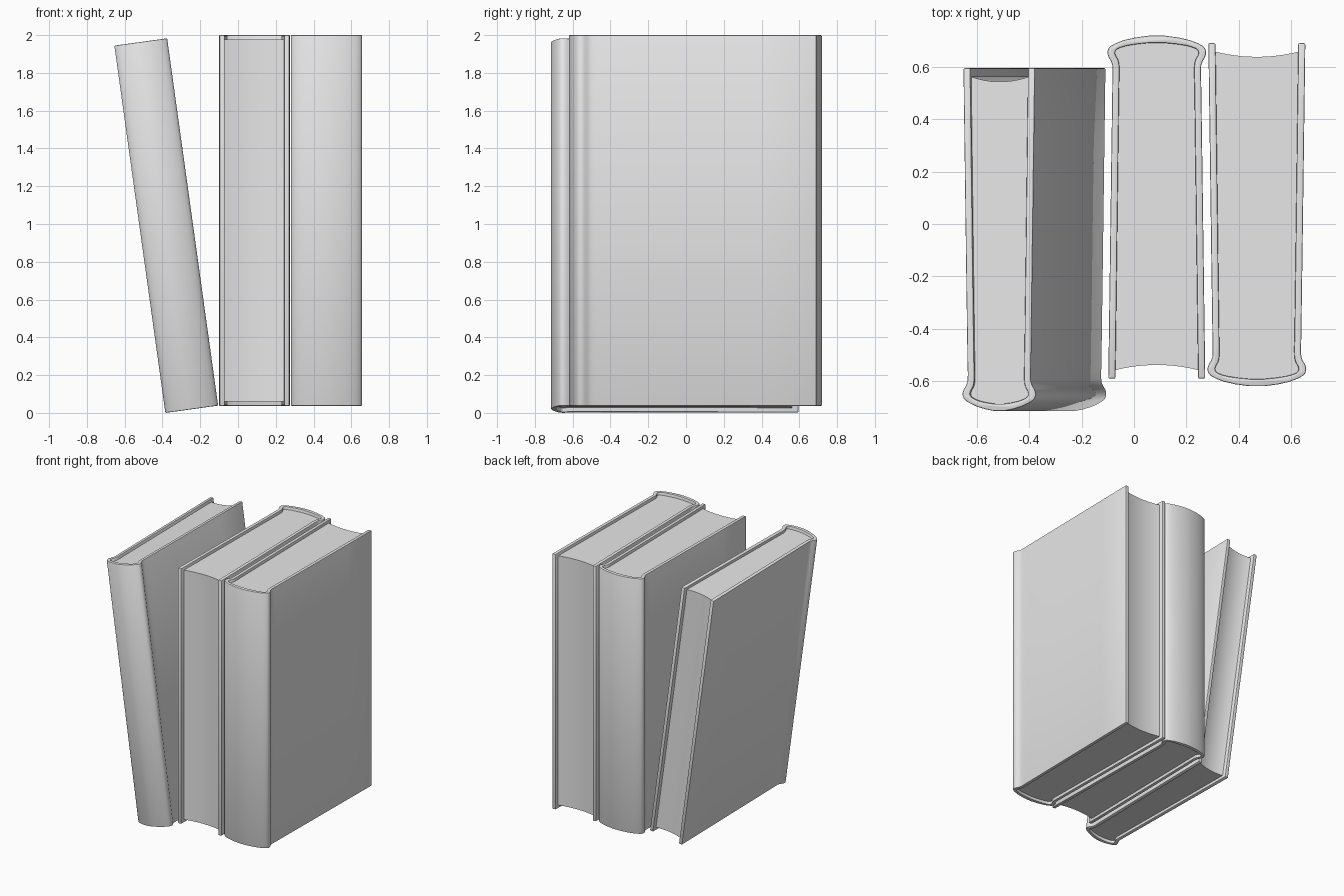
import bpy, bmesh, math
from mathutils import Vector

cube = bpy.data.objects.get("Cube")
if cube:
    bpy.data.objects.remove(cube, do_unlink=True)

grey = bpy.data.materials.new("plain grey")
grey.use_nodes = True
grey.diffuse_color = (0.8, 0.8, 0.8, 1)
grey.node_tree.nodes["Principled BSDF"].inputs["Base Color"].default_value = (0.8, 0.8, 0.8, 1)

HEIGHT = 1.963
HALF = 0.187      # half width the profiles below are drawn for
RECESS = 0.023    # page block sits below the cover rim

# Half profiles from the fore edge to the middle of the spine
OUTER = [(0.185, 0.69), (0.170, -0.42), (0.168, -0.49), (0.171, -0.515), (0.188, -0.543),
         (0.188, -0.566), (0.172, -0.584), (0.11, -0.608), (0, -0.623)]
INNER = [(0.158, 0.69), (0.144, -0.42), (0.142, -0.49), (0.145, -0.523), (0.160, -0.548),
         (0.158, -0.562), (0.145, -0.572), (0.10, -0.584), (0, -0.594)]


def full_path(half, shrink):
    """Narrow a half profile, mirror it and round its corners."""
    pts = [Vector((x - shrink * min(1, x / 0.14), y)) for x, y in half]
    pts += [Vector((-p.x, p.y)) for p in reversed(pts[:-1])]
    smooth = [pts[0]]
    for a, b in zip(pts, pts[1:]):
        smooth += [a.lerp(b, 0.25), a.lerp(b, 0.75)]
    return smooth + [pts[-1]]


def prism(name, outline, low, high, bevel=0):
    """Extrude a flat outline upwards and soften its rims."""
    bm = bmesh.new()
    face = bm.faces.new([bm.verts.new((p.x, p.y, low)) for p in outline])
    top = bmesh.ops.extrude_face_region(bm, geom=[face], use_keep_orig=True)
    for v in top["geom"]:
        if isinstance(v, bmesh.types.BMVert):
            v.co.z = high
    bmesh.ops.recalc_face_normals(bm, faces=bm.faces[:])
    if bevel:
        rims = [e for e in bm.edges if e.is_manifold and e.calc_face_angle() > 0.9]
        bmesh.ops.bevel(bm, geom=rims, offset=bevel, segments=2, profile=0.5,
                        affect='EDGES', clamp_overlap=True)
    mesh = bpy.data.meshes.new(name)
    bm.to_mesh(mesh)
    bm.free()
    mesh.materials.append(grey)
    obj = bpy.data.objects.new(name, mesh)
    bpy.context.collection.objects.link(obj)
    bpy.ops.object.select_all(action='DESELECT')
    obj.select_set(True)
    bpy.context.view_layer.objects.active = obj
    bpy.ops.object.shade_smooth_by_angle(angle=math.radians(35))
    return obj


def book(name, half_width, location, lean=0, turn=0):
    shrink = HALF - half_width
    outer, inner = full_path(OUTER, shrink), full_path(INNER, shrink)

    # Cover: two boards and a rounded spine in one wall
    cover = prism(name + "_cover", outer + inner[::-1], 0, HEIGHT, 0.005)

    # Pages: fill the cover, with a hollow fore edge
    block = [p + Vector((math.copysign(0.003, p.x) if abs(p.x) > 0.001 else 0, 0))
             for p in inner[1:-1]]
    w = 0.160 - shrink
    steps = 12
    fore = []
    for i in range(steps + 1):
        t = -1 + 2 * i / steps
        fore.append(Vector((t * w, 0.638 + 0.02 * t * t)))
    block = [p for p in block if p.y < 0.3]
    pages = prism(name + "_pages", block + fore, RECESS, HEIGHT - RECESS)

    for obj in (cover, pages):
        obj.location = location
        obj.rotation_euler = (0, lean, turn)


book("leaning_book", 0.140, (-0.245, -0.095, 0.0193), lean=math.radians(-7.9))
book("middle_book", HALF, (0.087, 0.10, 0.037), turn=math.pi)
book("right_book", HALF, (0.469, 0, 0.037))
